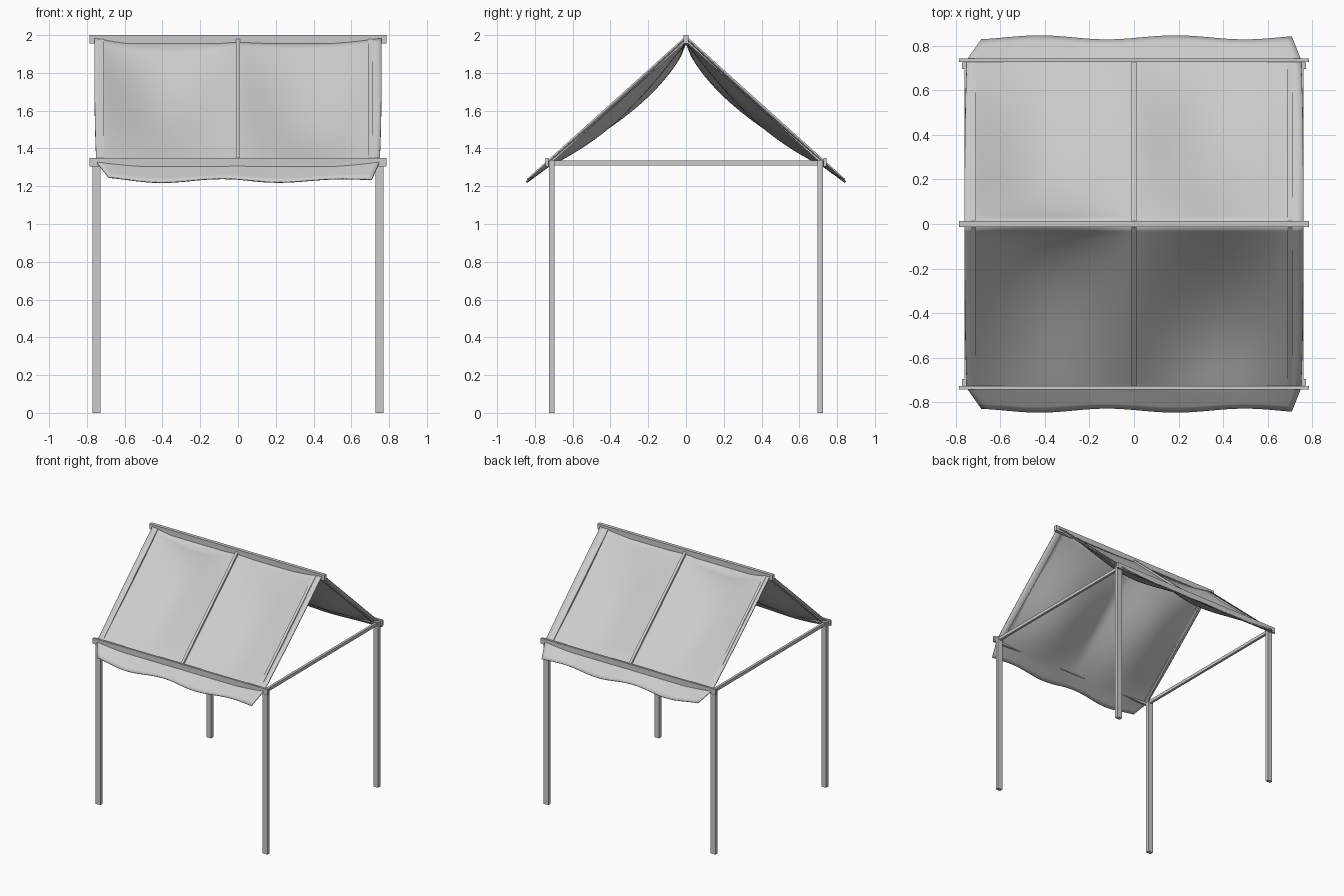
import bpy, bmesh
from math import sin, cos, pi, atan2, hypot
from mathutils import Matrix

if "Cube" in bpy.data.objects:
    bpy.data.objects.remove(bpy.data.objects["Cube"])

SLOPE = 0.9      # roof fall per unit of depth
EAVE = 0.735     # eave distance from the ridge


def box(name, centre, size, rot_x=0.0):
    bm = bmesh.new()
    bmesh.ops.create_cube(bm, size=1, matrix=Matrix.Diagonal((*size, 1)))
    me = bpy.data.meshes.new(name)
    bm.to_mesh(me)
    bm.free()
    ob = bpy.data.objects.new(name, me)
    ob.location = centre
    ob.rotation_euler.x = rot_x
    bpy.context.collection.objects.link(ob)
    return ob


def cloth_point(u, y0, side):
    # u runs -1..1 across the width, y0 is the depth from the ridge
    x = 0.76 * u
    over = max(0.0, (y0 - EAVE) / 0.1)
    wave = cos(2 * pi * (x - 0.2) / 0.67)
    y = y0 + over * 0.009 * wave
    s = min(y / EAVE, 1.0)
    pane = abs(sin(pi * u)) ** 1.3
    if u < 0:
        sag = 0.105 * pane * sin(pi * s ** 0.6)
    else:
        sag = 0.085 * pane * sin(pi * s)
    z = 1.991 - SLOPE * y - sag
    z -= 0.022 * (1 - abs(u) ** 4) * (1 - 0.8 * min(over, 1))
    z -= 0.008 * pane
    width = 1 - 0.013 * s ** 3 - (0.085 if u < 0 else 0.055) * over
    return (x * width, side * y, z)


def cloth(name, side):
    bm = bmesh.new()
    nx = 48
    rows = [EAVE * i / 24 for i in range(25)] + [EAVE + 0.025 * i for i in range(1, 5)]
    grid = [[bm.verts.new(cloth_point(2 * i / nx - 1, y, side)) for i in range(nx + 1)]
            for y in rows]
    for a, b in zip(grid, grid[1:]):
        for i in range(nx):
            bm.faces.new((a[i], b[i], b[i + 1], a[i + 1]))
    if side > 0:
        bmesh.ops.reverse_faces(bm, faces=bm.faces)
    me = bpy.data.meshes.new(name)
    bm.to_mesh(me)
    bm.free()
    ob = bpy.data.objects.new(name, me)
    bpy.context.collection.objects.link(ob)
    mod = ob.modifiers.new("thickness", 'SOLIDIFY')
    mod.thickness = 0.008
    mod.offset = 0
    bpy.ops.object.select_all(action='DESELECT')
    ob.select_set(True)
    bpy.context.view_layer.objects.active = ob
    bpy.ops.object.shade_smooth_by_angle()


# Ridge beam
box("ridge_beam", (0, 0, 1.9775), (1.57, 0.028, 0.045))

for side, label in ((-1, "front"), (1, "back")):
    # Eave beam
    box(label + "_eave_beam", (0, side * 0.735, 1.3275), (1.57, 0.016, 0.045))
    # Posts
    for sx, lr in ((-1, "left"), (1, "right")):
        box(f"{label}_{lr}_post", (sx * 0.75, side * 0.71, 0.67), (0.042, 0.028, 1.34))
    # Rafters
    for x, lr in ((-0.72, "left"), (0, "middle"), (0.70, "right")):
        run = 0.725
        box(f"{label}_{lr}_rafter", (x, side * run / 2, 1.979 - SLOPE * run / 2),
            (0.022, hypot(run, SLOPE * run), 0.02), -side * atan2(SLOPE, 1))
    # Cloth roof panel
    cloth(label + "_canopy_cloth", side)

# Tie bars across both gable ends
for sx, lr in ((-1, "left"), (1, "right")):
    box(lr + "_tie_bar", (sx * 0.75, 0, 1.323), (0.02, 1.42, 0.025))
